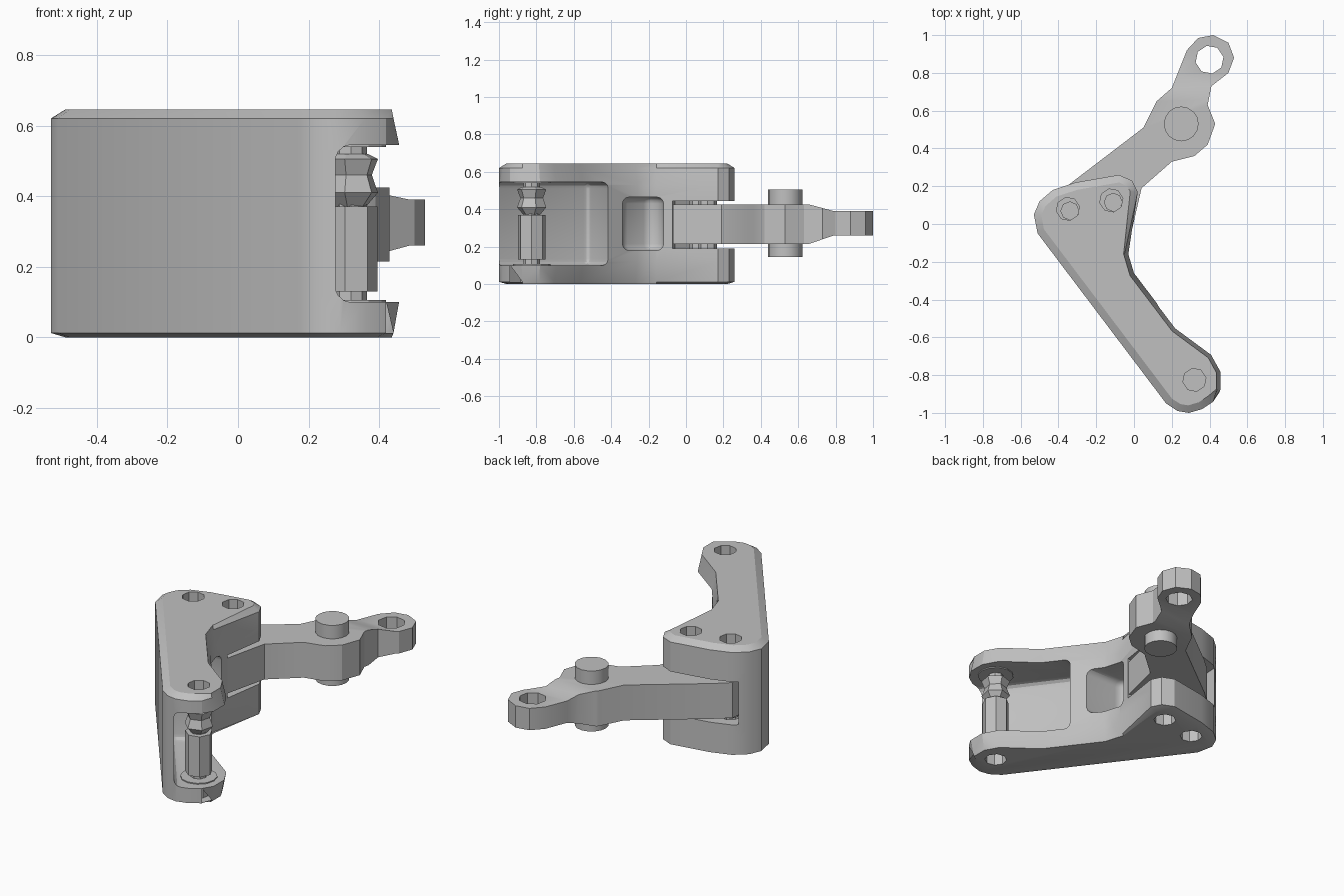
import bpy, bmesh, math
from mathutils import Vector

if "Cube" in bpy.data.objects:
    bpy.data.objects.remove(bpy.data.objects["Cube"], do_unlink=True)

grey = bpy.data.materials.new("plain_grey")
grey.use_nodes = True
grey.diffuse_color = (0.53, 0.53, 0.53, 1)
grey.node_tree.nodes["Principled BSDF"].inputs["Base Color"].default_value = grey.diffuse_color


def make(name, bm):
    bmesh.ops.recalc_face_normals(bm, faces=bm.faces)
    mesh = bpy.data.meshes.new(name)
    bm.to_mesh(mesh)
    bm.free()
    ob = bpy.data.objects.new(name, mesh)
    bpy.context.collection.objects.link(ob)
    mesh.materials.append(grey)
    return ob


def loft(rings):
    """Skin a stack of point rings and cap both ends."""
    bm = bmesh.new()
    loops = [[bm.verts.new(p) for p in ring] for ring in rings]
    n = len(loops[0])
    for a, b in zip(loops, loops[1:]):
        for i in range(n):
            j = (i + 1) % n
            bm.faces.new((a[i], a[j], b[j], b[i]))
    bm.faces.new(loops[0][::-1])
    bm.faces.new(loops[-1])
    return bm


def prism(pts, z0, z1):
    return loft([[(x, y, z) for x, y in pts] for z in (z0, z1)])


def rod(center, levels, sides, turn=0.0):
    """Upright turned part; levels are (height, radius)."""
    angles = [turn + math.tau * i / sides for i in range(sides)]
    return loft([[(center[0] + r * math.cos(a), center[1] + r * math.sin(a), z)
                  for a in angles] for z, r in levels])


def apply_mods(ob):
    bpy.context.view_layer.update()
    deps = bpy.context.evaluated_depsgraph_get()
    mesh = bpy.data.meshes.new_from_object(ob.evaluated_get(deps))
    ob.modifiers.clear()
    ob.data = mesh


def cut(ob, bm, round_off=0.0):
    cutter = make("cutter", bm)
    cutter.hide_render = True
    if round_off:
        bev = cutter.modifiers.new("round", 'BEVEL')
        bev.width = round_off
        bev.segments = 3
        apply_mods(cutter)
    mod = ob.modifiers.new("cut", 'BOOLEAN')
    mod.operation = 'DIFFERENCE'
    mod.solver = 'EXACT'
    mod.object = cutter
    apply_mods(ob)
    bpy.data.objects.remove(cutter, do_unlink=True)


def inset(pts, amounts):
    """Move each corner of a counterclockwise outline inward."""
    out = []
    for i, p in enumerate(pts):
        a, b = Vector(pts[i - 1]), Vector(pts[(i + 1) % len(pts)])
        d = (b - a).normalized()
        out.append((p[0] - d.y * amounts[i], p[1] + d.x * amounts[i]))
    return out


# Bracket: long outer wall, rounded ends and a drafted inner edge
outer = [(0.02, 0.17), (-0.01, 0.23), (-0.08, 0.26), (-0.31, 0.22), (-0.43, 0.18),
         (-0.5, 0.12), (-0.53, 0.05), (-0.51, -0.05), (0.17, -0.95), (0.23, -0.99),
         (0.29, -1.0), (0.36, -0.98), (0.42, -0.94)]
inner = [(0.46, -0.88), (0.46, -0.78), (0.41, -0.69), (0.22, -0.55), (0.0, -0.26),
         (-0.03, -0.16)]
outline = outer + inner
rings = []
for z, edge, draft in ((0, 0.04, 0.025), (0.012, 0, 0.02), (0.12, 0, 0),
                       (0.53, 0, 0), (0.62, 0, 0.02), (0.645, 0.04, 0.025)):
    amounts = [edge] * len(outer) + [draft] * len(inner)
    rings.append([(x, y, z) for x, y in inset(outline, amounts)])
bracket = make("bracket", loft(rings))

# Pin bay, side window and arm slot
cut(bracket, prism([(0.39, -1.15), (0.8, -1.15), (0.8, -0.6), (0.3, -0.32),
                    (-0.08, -0.52)], 0.1, 0.545), 0.035)
cut(bracket, prism([(0.25, -0.34), (0.25, -0.12), (-0.26, -0.12), (-0.3, -0.2),
                    (-0.18, -0.34)], 0.18, 0.465), 0.035)
cut(bracket, prism([(0.3, -0.085), (0.3, 0.5), (-0.44, 0.5), (-0.46, 0.06),
                    (-0.36, -0.06)], 0.19, 0.445))

# Pivot holes
pivots = [(-0.35, 0.08), (-0.12, 0.125)]
tip_pivot = (0.32, -0.825)
for p in pivots + [tip_pivot]:
    cut(bracket, rod(p, [(-0.1, 0.062), (0.8, 0.062)], 8, 0.2))

# Arm, thinner toward the eyelet
arm_outline = [(-0.02, -0.07), (0.04, 0.19), (0.2, 0.33), (0.32, 0.36), (0.39, 0.42),
               (0.43, 0.53), (0.39, 0.63), (0.41, 0.73), (0.5, 0.8), (0.53, 0.88),
               (0.5, 0.96), (0.42, 1.0), (0.34, 0.985), (0.28, 0.92), (0.2, 0.72),
               (0.12, 0.65), (0.05, 0.51), (-0.33, 0.22), (-0.41, 0.15),
               (-0.42, 0.06), (-0.36, 0.0)]
bm = prism(arm_outline, 0.215, 0.425)
for y in (0.66, 0.79):
    bmesh.ops.bisect_plane(bm, geom=bm.verts[:] + bm.edges[:] + bm.faces[:],
                           plane_co=(0, y, 0), plane_no=(0, 1, 0))
for v in bm.verts:
    t = min(max((v.co.y - 0.66) / 0.13, 0), 1)
    v.co.z += t * (-0.035 if v.co.z > 0.32 else 0.045)
arm = make("arm", bm)
cut(arm, rod((0.4, 0.87), [(0, 0.075), (0.7, 0.075)], 8, 0.2))

# Arm joint and the small pins inside the bracket
parts = [bracket, arm,
         make("arm_joint", rod((0.25, 0.53), [(0.145, 0.092), (0.505, 0.092)], 16))]
for i, (x, y) in enumerate(pivots):
    parts.append(make(f"pivot_pin_{i + 1}",
                      rod((x + 0.01, y - 0.01), [(0.185, 0.05), (0.45, 0.05)], 8)))

# Free end pin with its sleeve, faceted collar and washers
parts += [
    make("end_pin", rod(tip_pivot, [(0.095, 0.045), (0.55, 0.045)], 8)),
    make("pin_sleeve", rod(tip_pivot, [(0.13, 0.075), (0.37, 0.075)], 7)),
    make("pin_collar", rod(tip_pivot, [(0.37, 0.045), (0.41, 0.08), (0.46, 0.062),
                                       (0.505, 0.08), (0.52, 0.05)], 6, 0.3)),
    make("lower_washer", rod(tip_pivot, [(0.098, 0.1), (0.106, 0.1)], 12)),
    make("upper_washer", rod(tip_pivot, [(0.539, 0.1), (0.547, 0.1)], 12)),
]

bpy.ops.object.select_all(action='DESELECT')
for ob in parts:
    ob.select_set(True)
bpy.context.view_layer.objects.active = bracket
bpy.ops.object.shade_smooth_by_angle(angle=math.radians(28))
